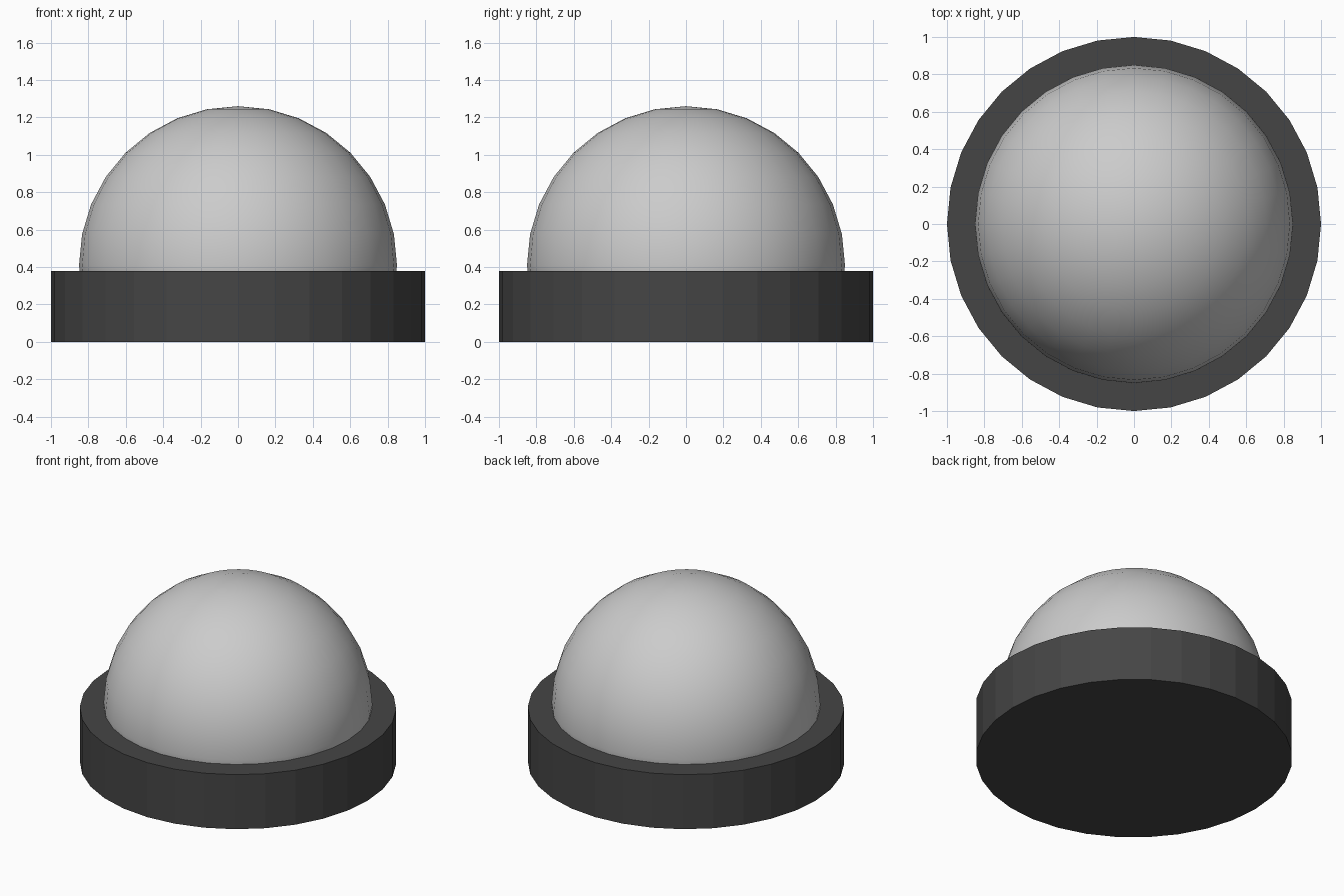
import bpy
import bmesh

if "Cube" in bpy.data.objects:
    bpy.data.objects.remove(bpy.data.objects["Cube"])

SIDES = 32
BASE_H = 0.38
DOME_R = 0.85
DOME_Z = 0.41

# base: flat-sided dark disc
bpy.ops.mesh.primitive_cylinder_add(vertices=SIDES, radius=1.0, depth=BASE_H,
                                    location=(0, 0, BASE_H / 2))
base = bpy.context.object
base.name = "base"
dark = bpy.data.materials.new("dark_grey")
dark.diffuse_color = (0.06, 0.06, 0.06, 1)
dark.use_nodes = True
dark.node_tree.nodes["Principled BSDF"].inputs["Base Color"].default_value = dark.diffuse_color
base.data.materials.append(dark)

# dome: upper part of a sphere, trimmed where it meets the base
bpy.ops.mesh.primitive_uv_sphere_add(segments=SIDES, ring_count=16, radius=DOME_R,
                                     location=(0, 0, DOME_Z))
dome = bpy.context.object
dome.name = "dome"
bm = bmesh.new()
bm.from_mesh(dome.data)
bmesh.ops.bisect_plane(bm, geom=bm.verts[:] + bm.edges[:] + bm.faces[:],
                       plane_co=(0, 0, BASE_H - DOME_Z), plane_no=(0, 0, 1),
                       clear_inner=True)
bm.to_mesh(dome.data)
bm.free()
bpy.ops.object.shade_smooth()
